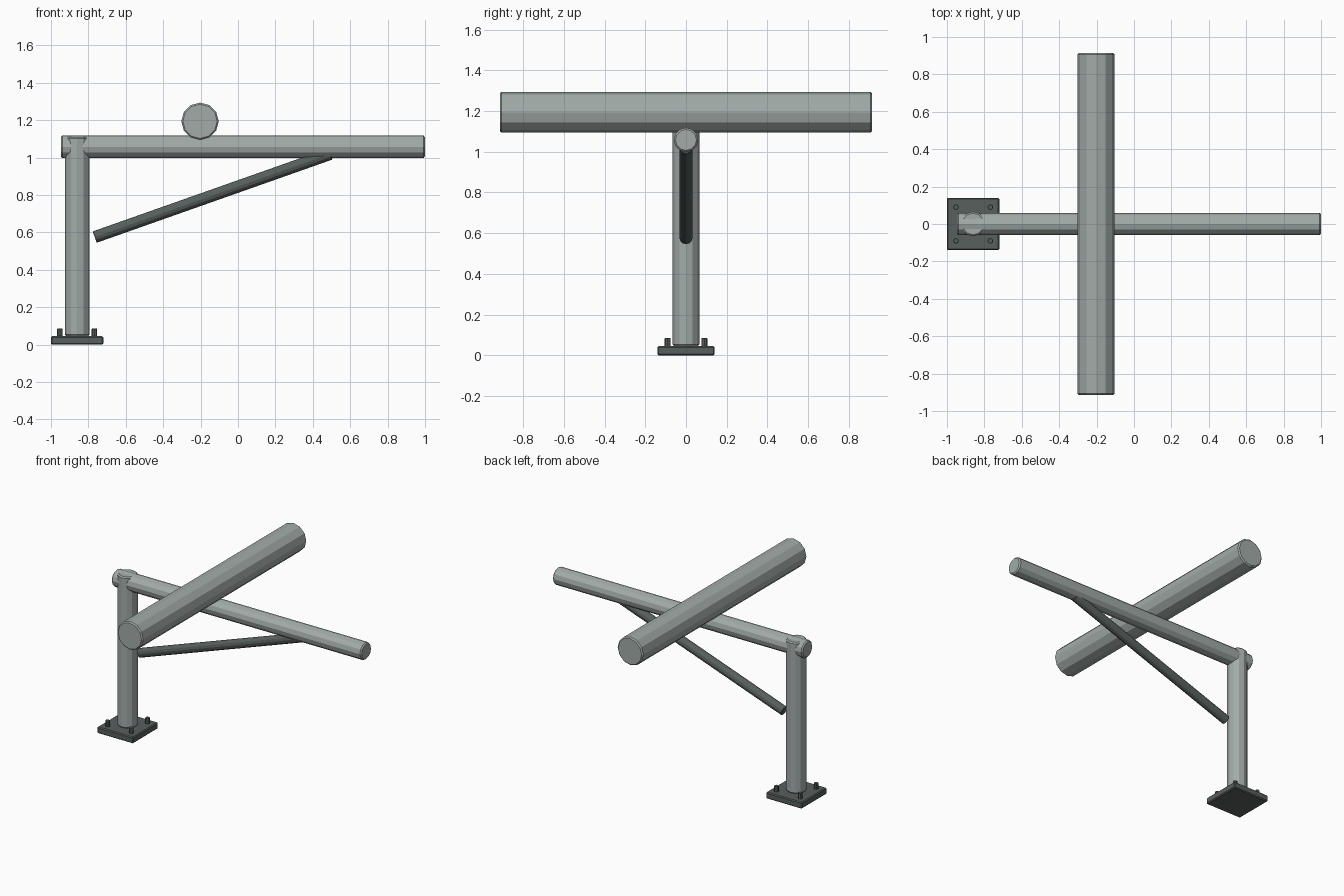
import bpy
import math
from mathutils import Vector

if "Cube" in bpy.data.objects:
    bpy.data.objects.remove(bpy.data.objects["Cube"])


def material(name, color):
    m = bpy.data.materials.new(name)
    m.diffuse_color = (*color, 1.0)
    m.use_nodes = True
    m.node_tree.nodes["Principled BSDF"].inputs["Base Color"].default_value = m.diffuse_color
    return m


LIGHT = material("light grey metal", (0.36, 0.41, 0.395))
DARK = material("dark grey metal", (0.095, 0.115, 0.11))


def finish(name, mat, bevel):
    """Name and colour the active object, then soften its rims."""
    ob = bpy.context.object
    ob.name = name
    ob.data.materials.append(mat)
    if bevel:
        mod = ob.modifiers.new("rim", 'BEVEL')
        mod.width = bevel
        mod.segments = 1
        mod.limit_method = 'ANGLE'
        mod.angle_limit = math.radians(50)
    return ob


def bar(name, start, end, radius, mat, sides=12, bevel=0.008):
    """Faceted round bar between two points."""
    a, b = Vector(start), Vector(end)
    bpy.ops.mesh.primitive_cylinder_add(
        vertices=sides, radius=radius, depth=(b - a).length, location=(a + b) / 2)
    ob = finish(name, mat, bevel)
    ob.rotation_euler = (b - a).to_track_quat('Z', 'Y').to_euler()
    return ob


POST_X = -0.86

# Base plate with four anchor bolts
bpy.ops.mesh.primitive_cube_add(size=1, location=(POST_X, 0, 0.0225))
plate = bpy.context.object
plate.scale = (0.28, 0.28, 0.045)
bpy.ops.object.transform_apply(location=False, rotation=False, scale=True)
finish("base_plate", DARK, 0.006)
for i, (sx, sy) in enumerate([(-1, -1), (1, -1), (-1, 1), (1, 1)]):
    x, y = POST_X + sx * 0.092, sy * 0.09
    bar(f"anchor_bolt_{i + 1}", (x, y, 0.03), (x, y, 0.085), 0.015, DARK, 8, 0.002)

# Upright post and horizontal arm
bar("post", (POST_X, 0, 0.045), (POST_X, 0, 1.111), 0.066, LIGHT)
bar("arm", (-0.947, 0, 1.058), (1.0, 0, 1.058), 0.06, LIGHT)

# Diagonal brace under the arm
bar("brace", (-0.766, 0, 0.575), (0.495, 0, 1.02), 0.032, DARK, 12, 0.003)

# Large roller lying across the arm
bar("cross_roller", (-0.203, -0.915, 1.194), (-0.203, 0.915, 1.194), 0.1, LIGHT)
